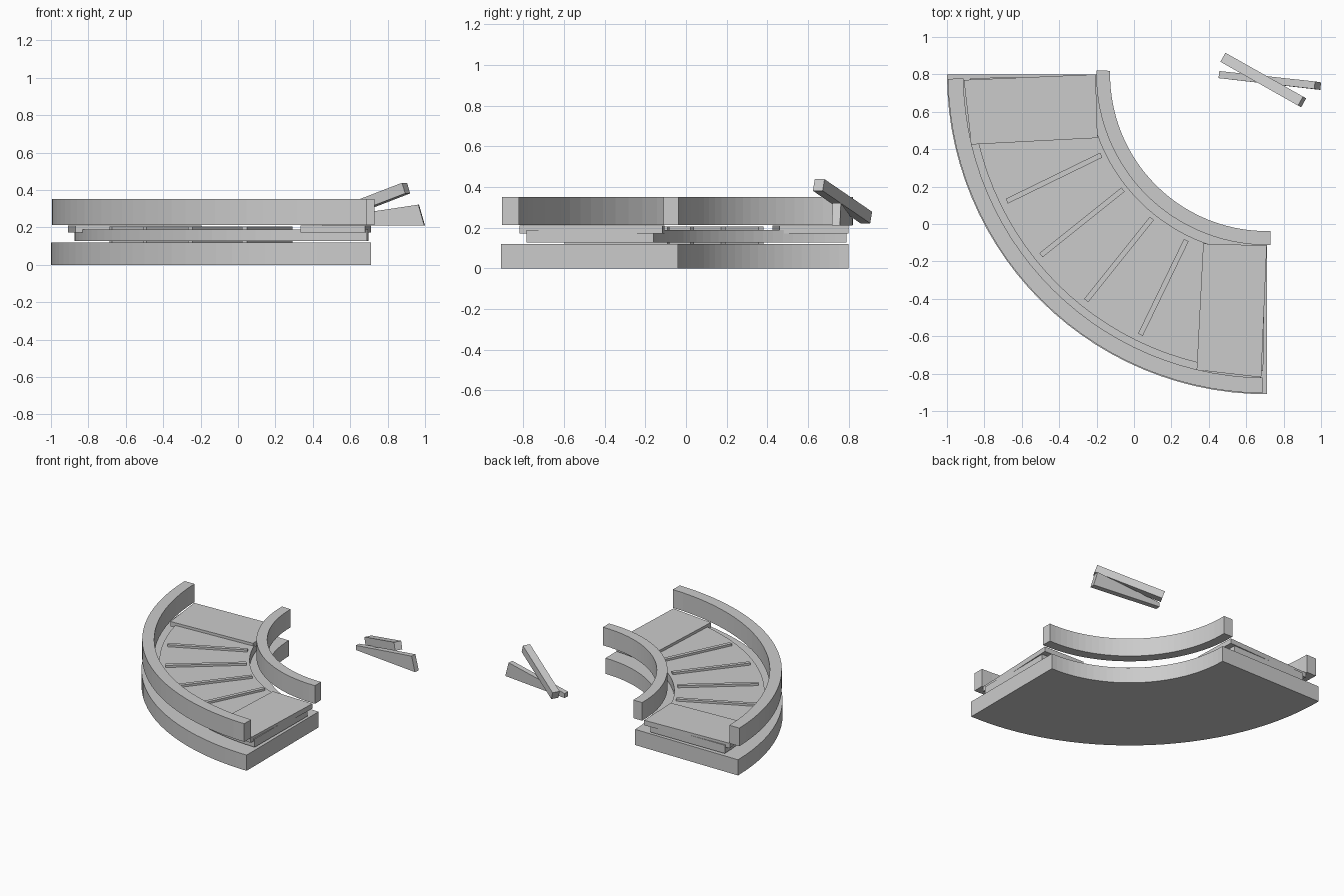
import bpy, bmesh
from math import sin, cos, radians
from mathutils import Vector

if "Cube" in bpy.data.objects:
    bpy.data.objects.remove(bpy.data.objects["Cube"])

CX, CY = 0.71, 0.80   # centre of the quarter-circle curve


def finish(name, bm):
    bmesh.ops.recalc_face_normals(bm, faces=bm.faces)
    me = bpy.data.meshes.new(name)
    bm.to_mesh(me)
    bm.free()
    ob = bpy.data.objects.new(name, me)
    bpy.context.collection.objects.link(ob)
    return ob


def polar(r, a, z):
    a = radians(a)
    return (CX - r * cos(a), CY - r * sin(a), z)


def arc(name, r0, r1, z0, z1, a0=0, a1=90, n=28):
    """Rectangular section swept along the curve."""
    bm = bmesh.new()
    rings = []
    for i in range(n + 1):
        a = a0 + (a1 - a0) * i / n
        rings.append([bm.verts.new(polar(r, a, z))
                      for r, z in ((r0, z0), (r1, z0), (r1, z1), (r0, z1))])
    for p, q in zip(rings, rings[1:]):
        for k in range(4):
            bm.faces.new((p[k], p[(k + 1) % 4], q[(k + 1) % 4], q[k]))
    bm.faces.new(rings[0])
    bm.faces.new(rings[-1])
    return finish(name, bm)


def prism(name, bottom, top):
    """Solid between two four-sided outlines."""
    bm = bmesh.new()
    b = [bm.verts.new(p) for p in bottom]
    t = [bm.verts.new(p) for p in top]
    bm.faces.new(b)
    bm.faces.new(t)
    for k in range(4):
        j = (k + 1) % 4
        bm.faces.new((b[k], b[j], t[j], t[k]))
    return finish(name, bm)


def bar(name, start, end, width, h0, h1):
    """Straight bar along a line, height may taper upward from its underside."""
    s, e = Vector(start), Vector(end)
    d = (e - s).normalized()
    side = d.cross(Vector((0, 0, 1))).normalized() * width / 2
    up = side.cross(d).normalized()
    return prism(name, [s - side, s + side, s + side + up * h0, s - side + up * h0],
                 [e - side, e + side, e + side + up * h1, e - side + up * h1])


# Curved base, belt bed and guard rails
arc("base", 0.84, 1.71, 0.0, 0.12)
arc("belt", 0.96, 1.585, 0.127, 0.19, 0.7, 89.3)
arc("outer_rail", 1.622, 1.705, 0.213, 0.352, 0.8, 89.2)
arc("inner_rail", 0.838, 0.912, 0.213, 0.352, -1.3, 91.3)

# End panels, mirrored across the diagonal of the curve
outline = [(1.62, 0.03), (1.58, 0.375), (0.905, 0.34), (0.915, 0.0)]
for name, swap in (("back_end_panel", False), ("right_end_panel", True)):
    pts = [(v, u) if swap else (u, v) for u, v in outline]
    prism(name, [(CX - u, CY - v, 0.172) for u, v in pts],
          [(CX - u, CY - v, 0.21) for u, v in pts])

# Radial belt slats
for i in range(4):
    a = 26 + i * 12.7
    bar(f"belt_slat_{i + 1}", polar(1.547, a, 0.12), polar(0.985, a, 0.12),
        0.028, 0.086, 0.086)

# Loose wedge and loose bar beside the track
prism("loose_wedge",
      [(0.452, 0.780, 0.21), (0.456, 0.818, 0.21), (1.0, 0.757, 0.21), (0.996, 0.717, 0.21)],
      [(0.452, 0.780, 0.245), (0.456, 0.818, 0.245), (0.968, 0.762, 0.322), (0.964, 0.722, 0.322)])
bar("loose_bar", (0.492, 0.882, 0.222), (0.907, 0.648, 0.382), 0.055, 0.06, 0.06)
